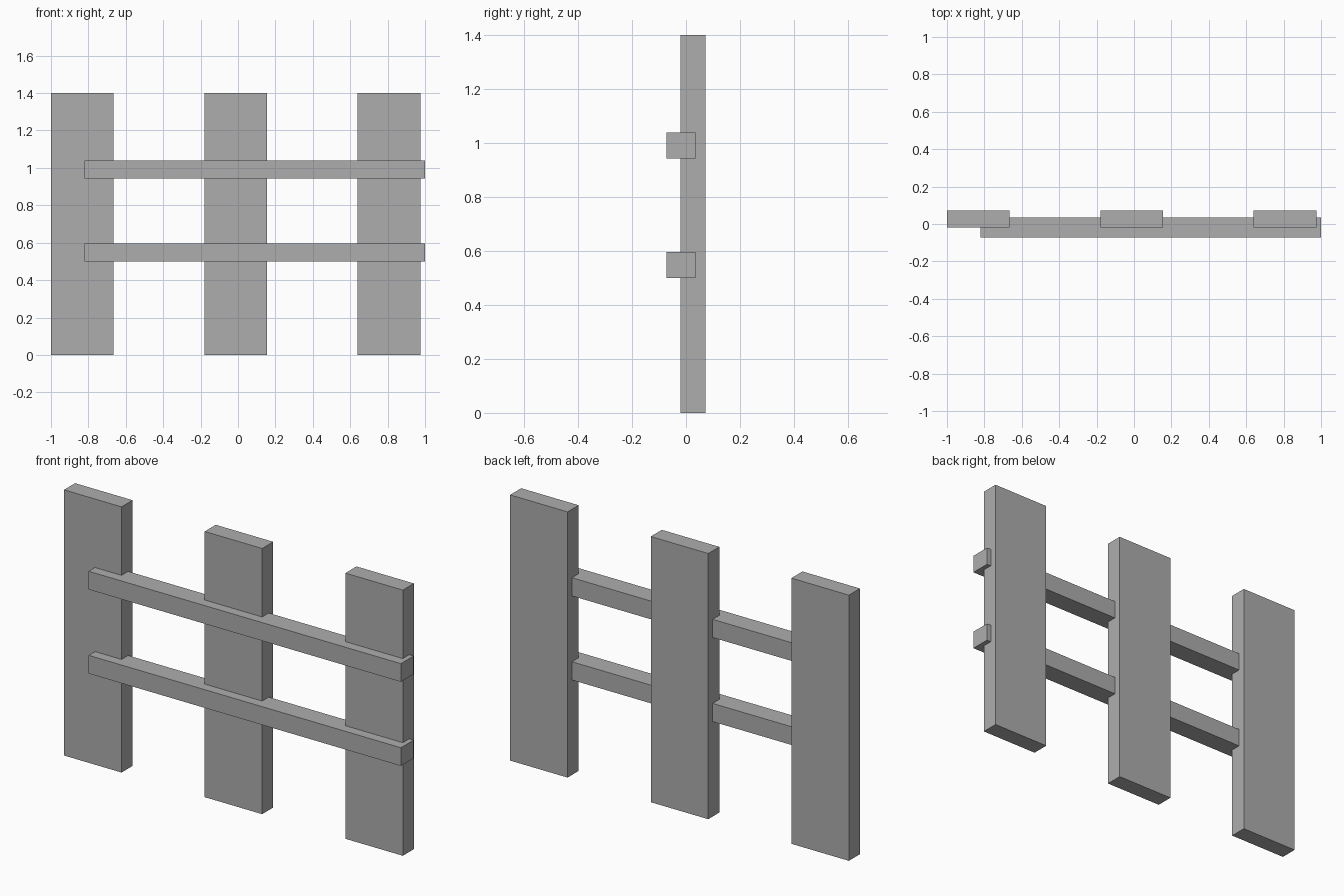
import bpy
import bmesh
from mathutils import Vector

# Remove the default cube
cube = bpy.data.objects.get("Cube")
if cube:
    bpy.data.objects.remove(cube, do_unlink=True)

# Single plain grey
grey = bpy.data.materials.new("grey")
grey.use_nodes = True
colour = (0.42, 0.42, 0.42, 1.0)
grey.diffuse_color = colour
grey.node_tree.nodes["Principled BSDF"].inputs["Base Color"].default_value = colour


def add_box(name, low, high):
    """Add a flat-shaded box spanning two opposite corners."""
    low, high = Vector(low), Vector(high)
    bm = bmesh.new()
    bmesh.ops.create_cube(bm, size=1)
    bmesh.ops.scale(bm, vec=high - low, verts=bm.verts)
    mesh = bpy.data.meshes.new(name)
    bm.to_mesh(mesh)
    bm.free()
    mesh.materials.append(grey)
    obj = bpy.data.objects.new(name, mesh)
    obj.location = (low + high) / 2
    bpy.context.collection.objects.link(obj)
    return obj


# Upright boards, evenly spaced
board_width, board_height, spacing = 0.335, 1.4, 0.82
for i, side in enumerate(("right", "middle", "left")):
    x = -1 + i * spacing
    add_box(f"{side}_board", (x, -0.02, 0), (x + board_width, 0.072, board_height))

# Horizontal rails, partly sunk into the front of the boards
rail_height = 0.096
for name, z in (("lower_rail", 0.5), ("upper_rail", 0.943)):
    add_box(name, (-0.82, -0.072, z), (1, 0.035, z + rail_height))
